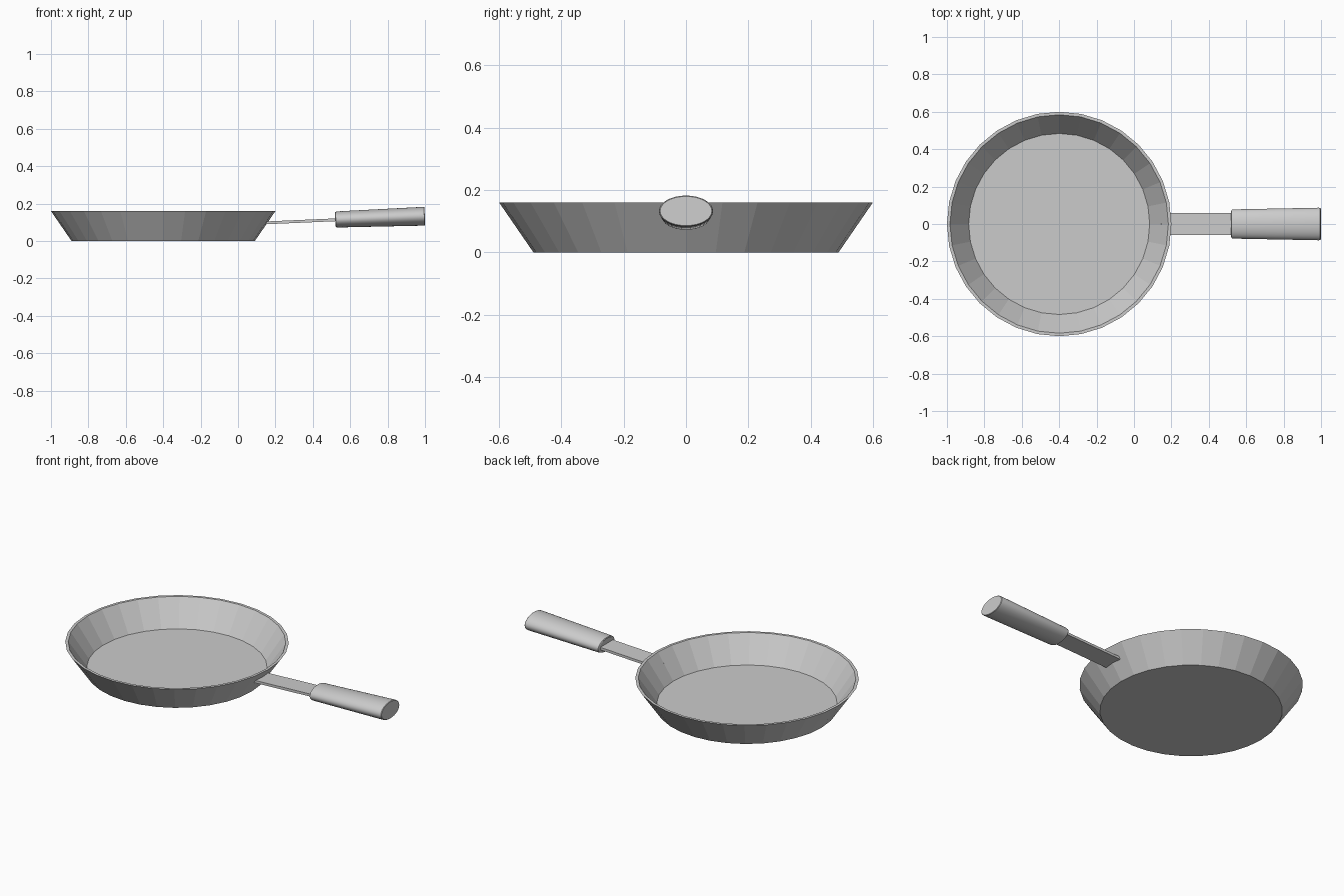
import bpy, bmesh
from math import sin, cos, pi, atan2
from mathutils import Matrix

if "Cube" in bpy.data.objects:
    bpy.data.objects.remove(bpy.data.objects["Cube"])

SIDES = 32


def finish(name, bm):
    bmesh.ops.recalc_face_normals(bm, faces=bm.faces)
    mesh = bpy.data.meshes.new(name)
    bm.to_mesh(mesh)
    bm.free()
    obj = bpy.data.objects.new(name, mesh)
    bpy.context.collection.objects.link(obj)
    return obj


def loft(name, rings):
    """Skin a list of closed rings of points and cap both ends."""
    bm = bmesh.new()
    loops = [[bm.verts.new(p) for p in ring] for ring in rings]
    for a, b in zip(loops, loops[1:]):
        for i in range(len(a)):
            j = (i + 1) % len(a)
            bm.faces.new((a[i], a[j], b[j], b[i]))
    bm.faces.new(loops[0])
    bm.faces.new(loops[-1])
    return finish(name, bm)


angles = [2 * pi * i / SIDES for i in range(SIDES)]

# Pan: outer base, outer rim, inner rim, inner floor
pan_profile = [(0.49, 0.0), (0.60, 0.16), (0.584, 0.16), (0.484, 0.014)]
loft("pan", [[(-0.4 + r * cos(a), r * sin(a), z) for a in angles]
             for r, z in pan_profile])

# Flat metal bar, rising slightly from the pan wall into the grip
x0, z0, x1, z1 = 0.145, 0.097, 0.56, 0.115
bm = bmesh.new()
bmesh.ops.create_cube(bm, size=1)
bmesh.ops.scale(bm, vec=(x1 - x0, 0.118, 0.015), verts=bm.verts)
bmesh.ops.rotate(bm, matrix=Matrix.Rotation(-atan2(z1 - z0, x1 - x0), 3, 'Y'),
                 verts=bm.verts)
bmesh.ops.translate(bm, vec=((x0 + x1) / 2, 0, (z0 + z1) / 2), verts=bm.verts)
finish("handle_bar", bm)

# Oval tapered grip with softened ends: x, half width, half height
grip_profile = [(0.52, 0.070, 0.037), (0.523, 0.076, 0.041), (0.532, 0.078, 0.043),
                (0.988, 0.087, 0.050), (0.996, 0.086, 0.0495), (0.999, 0.083, 0.047)]
grip = loft("grip", [[(x - 0.04 * h * sin(a), w * cos(a),
                       0.115 + (x - 0.52) * 0.037 + h * sin(a)) for a in angles]
                     for x, w, h in grip_profile])
bpy.context.view_layer.objects.active = grip
grip.select_set(True)
bpy.ops.object.shade_smooth_by_angle(angle=pi / 6)
